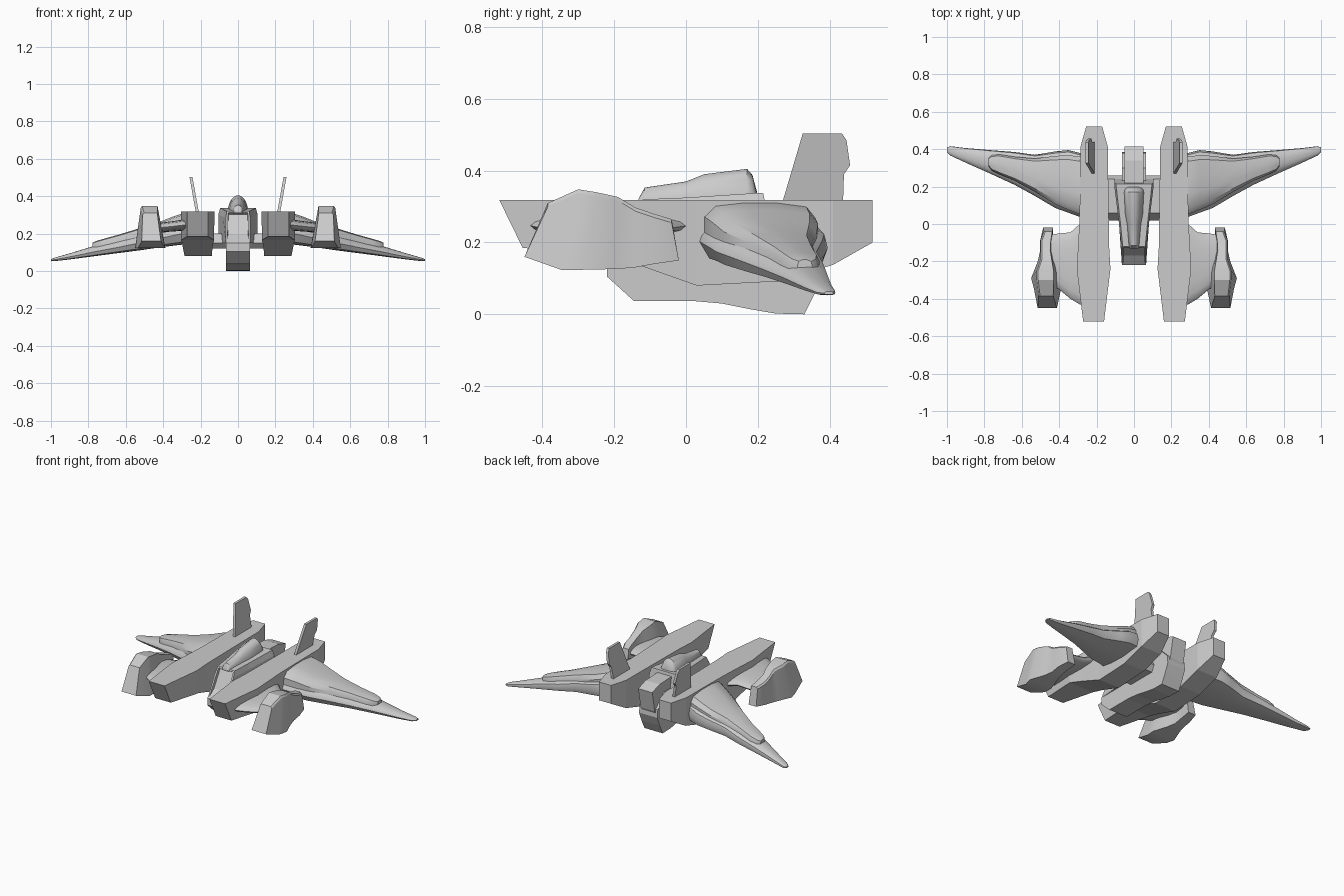
import bpy, bmesh, math


def finish(name, bm, mirror=False, smooth=None):
    bmesh.ops.recalc_face_normals(bm, faces=bm.faces)
    me = bpy.data.meshes.new(name)
    bm.to_mesh(me)
    bm.free()
    ob = bpy.data.objects.new(name, me)
    bpy.context.collection.objects.link(ob)
    if smooth:
        for p in me.polygons:
            p.use_smooth = True
        me.set_sharp_from_angle(angle=math.radians(smooth))
    if mirror:
        ob.modifiers.new("mirror", 'MIRROR')
    return ob


def loft(rings):
    bm = bmesh.new()
    vs = [[bm.verts.new(p) for p in r] for r in rings]
    n = len(rings[0])
    for a, b in zip(vs, vs[1:]):
        for i in range(n):
            j = (i + 1) % n
            bm.faces.new((a[i], a[j], b[j], b[i]))
    caps = [bm.faces.new(vs[0]), bm.faces.new(vs[-1])]
    return bm, caps


def slab(name, profile, x0, x1, mirror=False, lean=0.0, z0=0.0):
    """Side (y, z) profile extruded across x, optionally leaning outward."""
    rings = [[(x + lean * (z - z0), y, z) for y, z in profile] for x in (x0, x1)]
    return finish(name, loft(rings)[0], mirror)


# Engine nacelles: y top, y bottom, z bottom, half width top, half width bottom
rings = []
for yt, yb, zb, wt, wb in [(-.52, -.455, .185, .056, .056), (-.24, -.22, .165, .09, .088),
                           (-.12, -.12, .133, .083, .08), (.03, .03, .08, .078, .073),
                           (.26, .26, .092, .075, .073), (.41, .41, .138, .074, .072),
                           (.52, .52, .20, .043, .043)]:
    c = .216 if yt < -.1 else .213
    rings.append([(c - wt, yt, .318), (c + wt, yt, .318), (c + wb, yb, zb), (c - wb, yb, zb)])
finish("nacelle", loft(rings)[0], True)

# Tail fins
slab("tail_fin", [(.265, .30), (.325, .503), (.435, .503), (.447, .485), (.457, .415),
                  (.44, .39), (.437, .30)], .207, .223, True, .18, .3)

# Lower hull, rear block and joining plate
slab("lower_hull", [(-.22, .15), (-.22, .105), (-.145, .037), (.02, .037), (.10, .03), (.18, .014),
                    (.25, .002), (.33, 0), (.36, .06), (.385, .12), (.38, .17), (.30, .25), (-.10, .25)], -.065, .065)
slab("rear_block", [(.19, .32), (.34, .315), (.415, .29), (.39, .16), (.36, .1), (.19, .1)], -.05, .05)
slab("center_plate", [(.02, .15), (.06, .20), (.24, .20), (.26, .16), (.24, .12), (.05, .12)], -.15, .15)

# Upper fuselage with recessed front panel
rings = []
for yt, yb, zt, zb, wt, wb in [(-.12, -.215, .32, .15, .06, .065), (.0, .0, .325, .15, .072, .08),
                               (.20, .20, .338, .15, .095, .105), (.215, .25, .338, .15, .095, .105)]:
    zm = zt - .035
    ym = yt + (yb - yt) * .2
    rings.append([(-wt, yt, zt), (wt, yt, zt), (wb, ym, zm), (wb, yb, zb), (-wb, yb, zb), (-wb, ym, zm)])
bm, caps = loft(rings)
bmesh.ops.recalc_face_normals(bm, faces=bm.faces)
bmesh.ops.inset_individual(bm, faces=[caps[0]], thickness=.012)
bmesh.ops.inset_individual(bm, faces=[caps[0]], thickness=.001, depth=-.02)
finish("upper_fuselage", bm)

# Canopy
rings = []
for y, zt, w in [(-.132, .322, .024), (-.115, .353, .028), (0, .37, .038), (.05, .39, .048),
                 (.17, .405, .055), (.185, .388, .052), (.198, .34, .045)]:
    rings.append([(w * math.cos(math.pi * i / 12), y, .31 + (zt - .31) * math.sin(math.pi * i / 12))
                  for i in range(13)])
finish("canopy", loft(rings)[0], smooth=35)

# Main wings: x, y front, y back, z bottom, z top
WING = [(.16, .025, .375, .148, .30), (.29, .038, .38, .142, .285), (.35, .06, .395, .135, .265),
        (.42, .085, .388, .126, .24), (.53, .15, .37, .11, .205), (.64, .21, .385, .096, .17),
        (.77, .27, .395, .079, .135), (.90, .328, .406, .062, .095), (.98, .365, .416, .053, .072),
        (1.0, .385, .41, .055, .064)]


def wing_ring(x, f, b, lo, hi):
    d, h = b - f, hi - lo
    sec = [(0, .42), (.02, .55), (.12, .8), (.32, .96), (.6, .98), (.85, .88), (.97, .68),
           (1, .38), (.96, .1), (.6, 0), (.3, .02), (.08, .1)]
    return [(x, f + d * u, lo + h * v) for u, v in sec]


finish("main_wing", loft([wing_ring(*w) for w in WING])[0], True, 35)

# Raised panels on the wings
rings = []
for x, f, b, lo, hi in [(.16, .045, .355, .2, .315), (.29, .052, .36, .2, .31), (.35, .075, .368, .19, .29),
                        (.42, .105, .364, .17, .262), (.53, .172, .35, .15, .228), (.64, .232, .36, .13, .194),
                        (.72, .265, .372, .11, .172), (.76, .285, .368, .1, .16), (.778, .31, .352, .1, .152)]:
    d, h = b - f, hi - lo
    rings.append([(x, f + d * u, lo + h * v) for u, v in
                  [(0, 0), (0, .65), (.1, .92), (.35, 1), (.65, 1), (.92, .9), (1, .62), (1, 0)]])
finish("wing_panel", loft(rings)[0], True, 35)

# Forward stub wings
rings = []
for x, f, b, z, t in [(.22, -.45, .02, .252, .033), (.29, -.43, 0, .246, .03), (.34, -.40, -.045, .24, .028),
                      (.40, -.35, -.05, .234, .026), (.46, -.32, -.06, .228, .025)]:
    c, r = (f + b) / 2, (b - f) / 2
    rings.append([(x, c + r * math.copysign(abs(math.cos(a)) ** .8, math.cos(a)), z + t * math.sin(a))
                  for a in [math.tau * i / 16 for i in range(16)]])
finish("stub_wing", loft(rings)[0], True, 40)

# Stub wing end pods: y top/bottom, z top/bottom, x in/out at top, x in/out at bottom
rings = []
for yt, yb, zt, zb, a, b, c, d in [(-.385, -.45, .31, .16, .432, .51, .412, .515),
                                   (-.30, -.345, .348, .123, .43, .52, .39, .535),
                                   (-.25, -.29, .34, .124, .43, .52, .388, .55),
                                   (-.19, -.20, .327, .126, .44, .50, .42, .515),
                                   (-.14, -.145, .297, .13, .448, .50, .435, .502),
                                   (-.09, -.09, .28, .14, .445, .50, .435, .502),
                                   (-.04, -.02, .265, .15, .437, .482, .432, .486)]:
    rings.append([(a, yt, zt), (b - .008, yt, zt), (b, yt, zt - .01), (d, yb, zb), (c, yb, zb)])
finish("end_pod", loft(rings)[0], True, 30)
